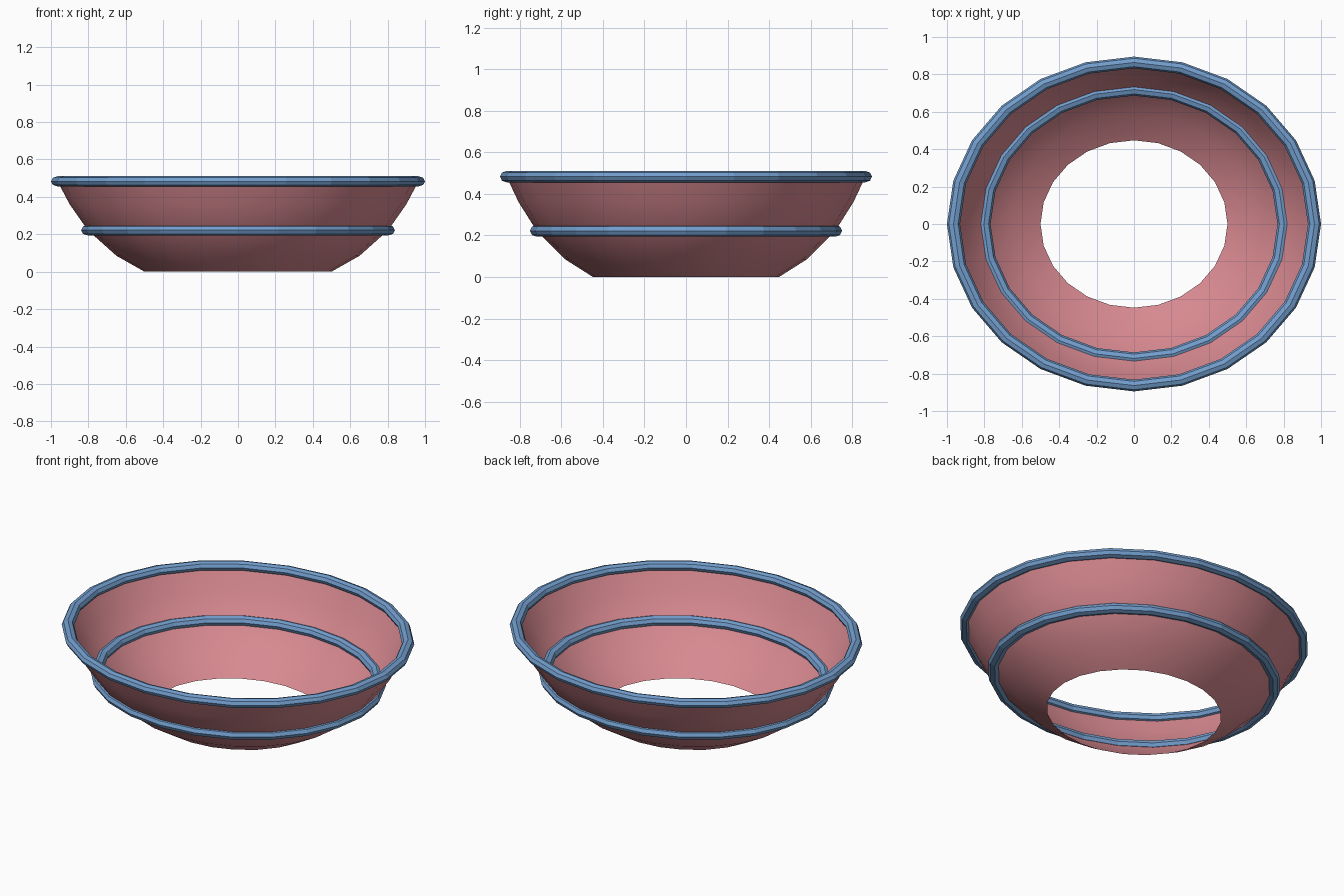
import bpy
import bmesh
from math import cos, sin, tau

cube = bpy.data.objects.get("Cube")
if cube:
    bpy.data.objects.remove(cube, do_unlink=True)

SIDES = 24
DEPTH = 0.895   # front-to-back squash of the oval
SQUASH = 0.78   # vertical squash of the ring tubes


def make_material(name, colour):
    mat = bpy.data.materials.new(name)
    mat.use_nodes = True
    mat.diffuse_color = (*colour, 1)
    mat.node_tree.nodes["Principled BSDF"].inputs["Base Color"].default_value = (*colour, 1)
    return mat


def lathe(name, profile, closed, mat):
    """Sweep a (radius, height) profile around an oval."""
    bm = bmesh.new()
    loops = []
    for r, z in profile:
        loops.append([bm.verts.new((r * cos(tau * i / SIDES),
                                    r * sin(tau * i / SIDES) * DEPTH, z))
                      for i in range(SIDES)])
    pairs = list(zip(loops, loops[1:]))
    if closed:
        pairs.append((loops[-1], loops[0]))
    for low, high in pairs:
        for i in range(SIDES):
            j = (i + 1) % SIDES
            bm.faces.new((low[i], low[j], high[j], high[i]))
    mesh = bpy.data.meshes.new(name)
    bm.to_mesh(mesh)
    bm.free()
    mesh.materials.append(mat)
    obj = bpy.data.objects.new(name, mesh)
    bpy.context.collection.objects.link(obj)
    return obj


def ring(name, radius, height, tube, mat):
    section = [(radius + tube * cos(tau * k / 8),
                height + tube * SQUASH * sin(tau * k / 8)) for k in range(8)]
    return lathe(name, section, True, mat)


rose = make_material("rose", (0.68, 0.25, 0.28))
blue = make_material("blue", (0.17, 0.34, 0.61))

# Open bottomless bowl wall
wall = [(0.5, 0), (0.65, 0.085), (0.803, 0.222), (0.9, 0.36), (0.965, 0.483)]
bowl = lathe("bowl_wall", wall, False, rose)
for face in bowl.data.polygons:
    face.use_smooth = True

# Faceted rings at the rim and halfway up
ring("rim_ring", 0.965, 0.483, 0.035, blue)
ring("middle_ring", 0.803, 0.222, 0.036, blue)
